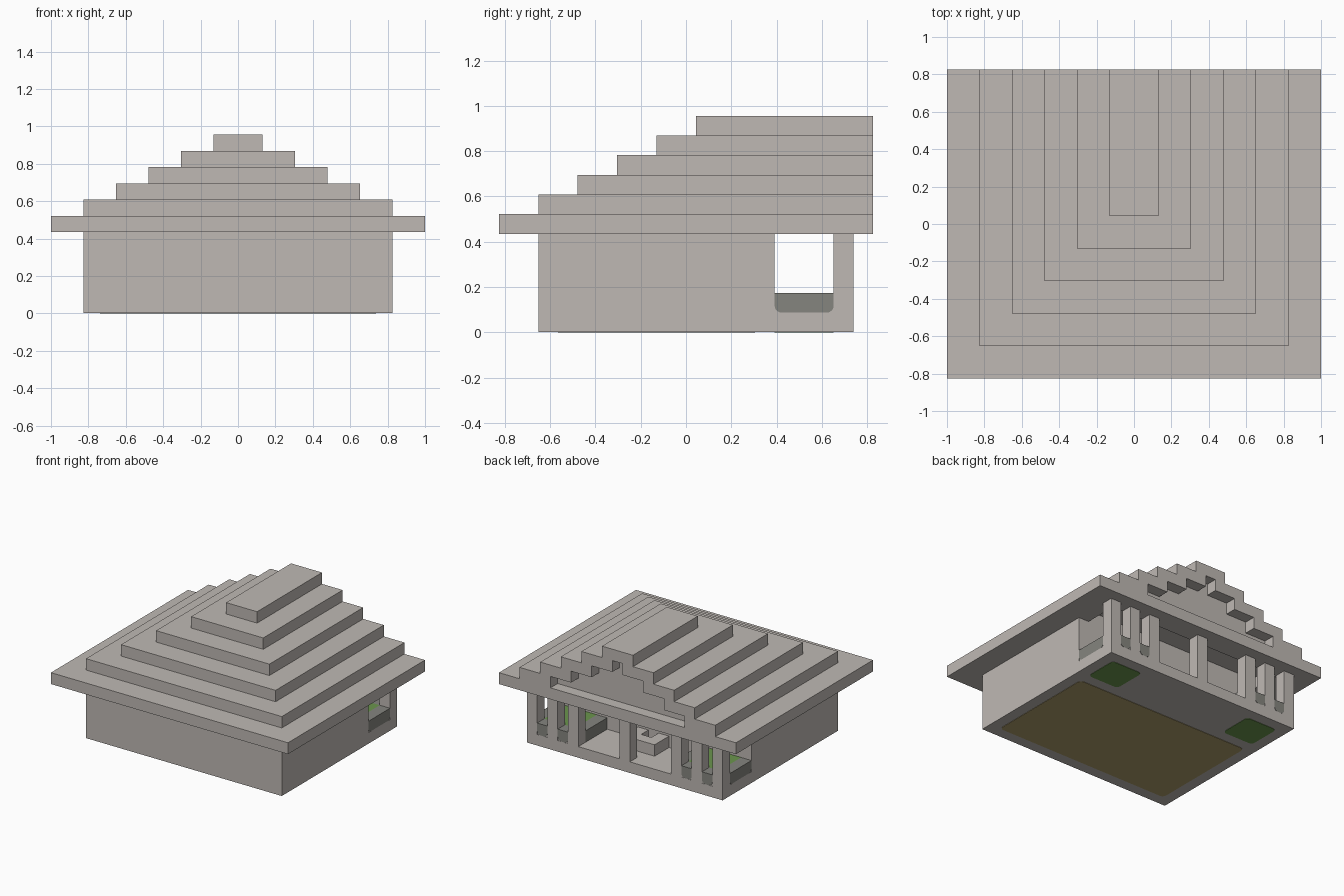
import bpy, bmesh

U = 2 / 23  # one building block
cube = bpy.data.objects.get("Cube")
if cube:
    bpy.data.objects.remove(cube)


def material(name, color):
    m = bpy.data.materials.new(name)
    m.use_nodes = True
    m.diffuse_color = (*color, 1)
    m.node_tree.nodes["Principled BSDF"].inputs["Base Color"].default_value = (*color, 1)
    return m


STONE = material("pale stone", (0.52, 0.485, 0.456))
DARK = material("dark stone", (0.235, 0.235, 0.212))
GRASS = material("grass green", (0.146, 0.30, 0.075))
WOOD = material("earth brown", (0.42, 0.34, 0.15))


def add_prism(bm, points, z0, z1):
    low = [bm.verts.new((x * U, y * U, z0 * U)) for x, y in points]
    face = bm.faces.new(low)
    top = bmesh.ops.extrude_face_region(bm, geom=[face])["geom"]
    for v in top:
        if isinstance(v, bmesh.types.BMVert):
            v.co.z = z1 * U


def add_box(bm, x, y, z):
    add_prism(bm, [(x[0], y[0]), (x[1], y[0]), (x[1], y[1]), (x[0], y[1])], *z)


def finish(name, bm, mat):
    bmesh.ops.recalc_face_normals(bm, faces=bm.faces)
    me = bpy.data.meshes.new(name)
    bm.to_mesh(me)
    bm.free()
    me.materials.append(mat)
    ob = bpy.data.objects.new(name, me)
    bpy.context.collection.objects.link(ob)
    return ob


def boxes(name, mat, *specs):
    bm = bmesh.new()
    for s in specs:
        add_box(bm, *s)
    return finish(name, bm, mat)


def rounded(name, mat, x, y, z, axis, radius):
    """Box rounded on edges along one axis; only the lower ones if axis is level."""
    bm = bmesh.new()
    add_box(bm, x, y, z)
    edges = []
    for e in bm.edges:
        a, b = (v.co for v in e.verts)
        along = abs(a[axis] - b[axis]) > 1e-4
        if along and (axis == 2 or a.z < (z[0] + z[1]) / 2 * U):
            edges.append(e)
    bmesh.ops.bevel(bm, geom=edges, offset=radius * U, segments=4,
                    profile=0.5, affect='EDGES')
    return finish(name, bm, mat)


# Foundation, with coloured ground plates let in underneath
LIFT = 0.03
boxes("foundation", STONE, ((-9.5, 9.5), (-7.5, 8.5), (LIFT, 1)))
rounded("room_ground", WOOD, (-8.5, 8.5), (-6.5, 3.5), (0, LIFT), 2, 0.35)
boxes("room_floor", WOOD, ((-8.5, 8.5), (-6.5, 3.5), (1, 1.05)))

# Closed walls and the wall between room and porch
boxes("front_wall", STONE, ((-9.5, 9.5), (-7.5, -6.5), (1, 5)))
boxes("inner_wall", STONE, ((-8.5, 8.5), (3.5, 4.5), (1, 6)))

# Porch posts along the back
posts = [(0, 1), (2, 3), (4, 5), (9, 10), (14, 15), (16, 17), (18, 19)]
boxes("porch_posts", STONE,
      *[((a - 9.5, b - 9.5), (7.5, 8.5), (1, 5)) for a, b in posts])

# Parts mirrored on both sides
G = 0.03
for s, side in ((1, "left"), (-1, "right")):
    def span(a, b):
        return tuple(sorted((a * s, b * s)))

    boxes(side + "_wall", STONE, (span(8.5, 9.5), (-6.5, 4.5), (1, 5)))

    # Planter: kerb, grass and its ground plate
    boxes(side + "_planter_kerb", DARK, (span(4.5, 5.5), (4.5, 7.5), (1, 2)))
    boxes(side + "_planter_grass", GRASS, (span(5.5, 8.5), (4.5, 7.5), (1, 2)))
    rounded(side + "_planter_ground", GRASS, span(5.5, 8.5), (4.5, 7.5), (0, LIFT), 2, 0.35)

    # Window sills, each over a slightly recessed stone core
    rounded(side + "_side_sill", DARK, span(8.5, 9.5), (4.5, 7.5), (1, 2), 0, 0.35)
    boxes(side + "_side_sill_core", STONE,
          (span(8.5 + G, 9.5 - G), (4.5, 7.5), (1, 2 - G)))
    for i, a in enumerate((5.5, 7.5)):
        rounded(side + "_back_sill_" + str(i + 1), DARK, span(a, a + 1),
                (7.5, 8.5), (1, 2), 1, 0.35)
        boxes(side + "_back_sill_core_" + str(i + 1), STONE,
              (span(a, a + 1), (7.5 + G, 8.5 - G), (1, 2 - G)))

# U-shaped bench at the middle of the porch
bm = bmesh.new()
add_prism(bm, [(-1.5, 4.5), (-1.5, 6.5), (1.5, 6.5), (1.5, 4.5),
               (0.5, 4.5), (0.5, 5.5), (-0.5, 5.5), (-0.5, 4.5)], 1, 2)
finish("bench", bm, STONE)

# Eaves, left open above the porch
boxes("eaves", STONE,
      ((-11.5, 11.5), (-9.5, 4.5), (5, 6)),
      ((-11.5, -8.5), (4.5, 7.5), (5, 6)),
      ((8.5, 11.5), (4.5, 7.5), (5, 6)),
      ((-11.5, 11.5), (7.5, 9.5), (5, 6)))

# Stepped roof tiers with a recessed gable at the back
for k in range(1, 6):
    w, f, z = 11.5 - 2 * k, 2 * k - 9.5, 5 + k
    r = w - 3
    outline = [(-w, f), (w, f), (w, 9.5)]
    if r > 0:
        outline += [(r, 9.5), (r, 8.5), (-r, 8.5), (-r, 9.5)]
    outline.append((-w, 9.5))
    bm = bmesh.new()
    add_prism(bm, outline, z, z + 1)
    finish("roof_tier_" + str(k), bm, STONE)
